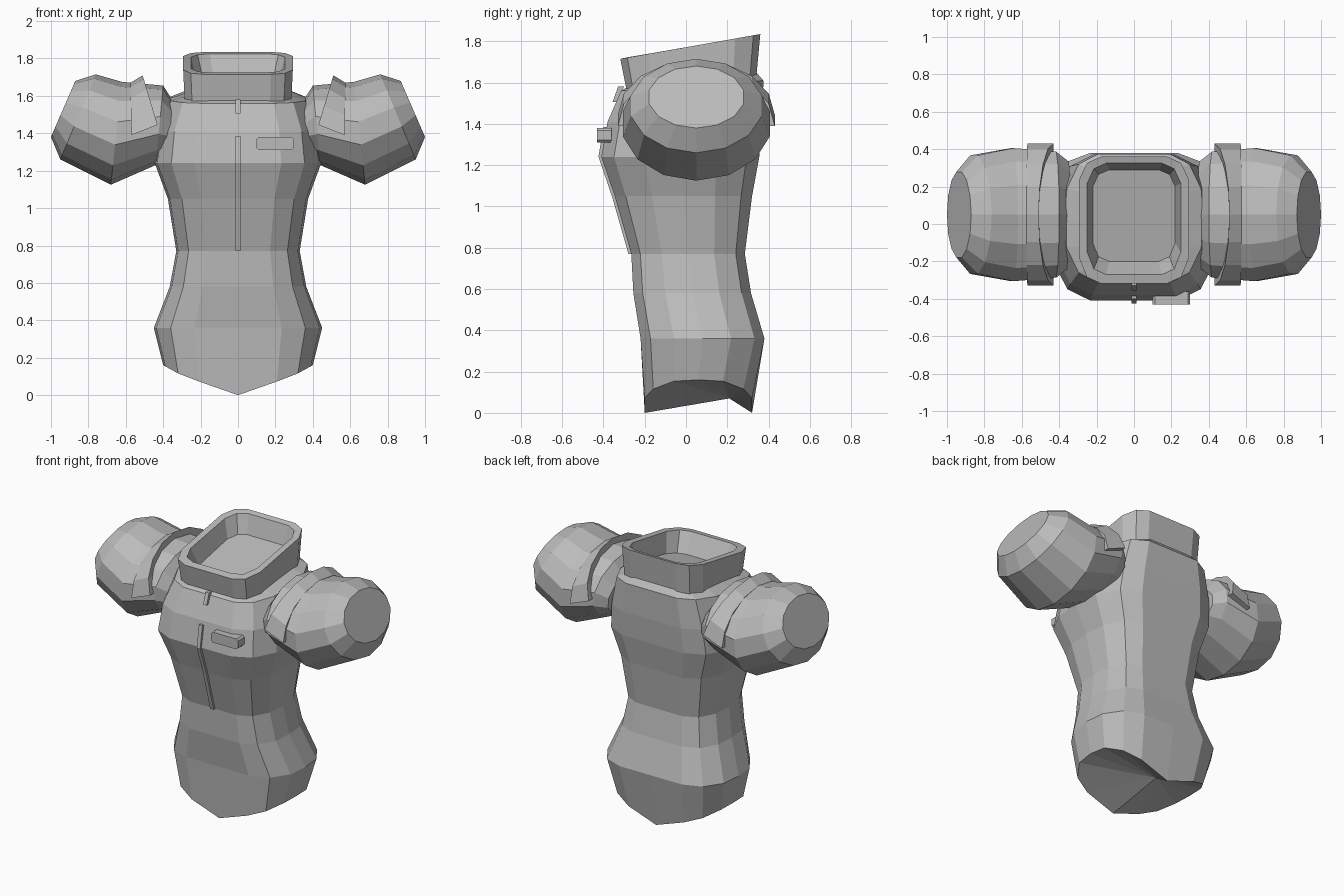
import bpy, bmesh, math
from mathutils import Vector

cube = bpy.data.objects.get("Cube")
if cube:
    bpy.data.objects.remove(cube)

grey = bpy.data.materials.new("plain grey")
grey.use_nodes = True
grey.diffuse_color = (0.5, 0.5, 0.5, 1)
grey.node_tree.nodes["Principled BSDF"].inputs["Base Color"].default_value = (0.5, 0.5, 0.5, 1)


def loft(name, rings, start=None, end=None, loop=False):
    """Skin closed rings; start/end may be 'flat' or a fan centre point."""
    bm = bmesh.new()
    rows = [[bm.verts.new(p) for p in ring] for ring in rings]
    n = len(rows[0])
    pairs = list(zip(rows, rows[1:])) + ([(rows[-1], rows[0])] if loop else [])
    for a, b in pairs:
        for i in range(n):
            j = (i + 1) % n
            bm.faces.new((a[i], a[j], b[j], b[i]))
    for row, cap in ((rows[0], start), (rows[-1], end)):
        if cap == "flat":
            bm.faces.new(row)
        elif cap:
            tip = bm.verts.new(cap)
            for i in range(n):
                bm.faces.new((row[i], row[(i + 1) % n], tip))
    bmesh.ops.recalc_face_normals(bm, faces=bm.faces)
    mesh = bpy.data.meshes.new(name)
    bm.to_mesh(mesh)
    bm.free()
    mesh.materials.append(grey)
    obj = bpy.data.objects.new(name, mesh)
    bpy.context.collection.objects.link(obj)
    return obj


# Rounded-rectangle outline as (width share, depth share), front centre to back centre
HALF = [(0, 0), (.52, 0), (.8, .08), (.97, .27), (1, .5), (.97, .73), (.8, .92), (.52, 1), (0, 1)]
OUTLINE = HALF + [(-x, y) for x, y in HALF[-2:0:-1]]
BOX = [(0, 0), (.6, 0), (.86, .05), (1, .2), (1, .5), (1, .82), (.86, .95), (.6, 1), (0, 1)]
COLLAR = BOX + [(-x, y) for x, y in BOX[-2:0:-1]]


def section(w, front, back, z_front, z_back=None, outline=OUTLINE):
    z_back = z_front if z_back is None else z_back
    return [Vector((x * w, front + y * (back - front), z_front + y * (z_back - z_front)))
            for x, y in outline]


# Torso: hem rises to the hips, with a hollow underside
hem = section(.4, -.2, .32, 0)
for p in hem:
    x = abs(p.x)
    p.z = .35 * x if x < .3 else .105 + .55 * (x - .3)
body = [
    section(.45, -.22, .38, .36),
    section(.365, -.255, .315, .58),
    section(.33, -.265, .285, .77),
    section(.375, -.345, .32, 1.05),
    section(.445, -.41, .355, 1.24),
    section(.425, -.38, .37, 1.41),
    section(.37, -.315, .375, 1.56, 1.61),
    section(.28, -.28, .34, 1.58, 1.65),
]
loft("torso", [hem] + body, start=(0, .21, .07), end="flat")

# Collar: tilted tube with wall thickness and a sunken floor
loft("collar", [
    section(.285, -.285, .34, 1.55, 1.62, COLLAR),
    section(.293, -.318, .36, 1.715, 1.835, COLLAR),
    section(.25, -.27, .325, 1.725, 1.825, COLLAR),
    section(.22, -.2, .29, 1.6, 1.7, COLLAR),
], start="flat", end="flat")


# Sleeves: tilted oval rings given by top and bottom points and half depth
SLEEVE = [
    ((.34, 1.56), (.36, 1.27), .29),
    ((.40, 1.655), (.44, 1.23), .345),
    ((.62, 1.675), (.68, 1.125), .365),
    ((.76, 1.715), (.95, 1.26), .325),
    ((.87, 1.68), (1.0, 1.38), .235),
]
SIDES = 14


def oval(top, bottom, depth, side):
    ring = []
    for i in range(SIDES):
        a = math.tau * i / SIDES
        t = (1 + math.cos(a)) / 2
        ring.append((side * (bottom[0] + t * (top[0] - bottom[0])), .05 + depth * math.sin(a),
                     bottom[1] + t * (top[1] - bottom[1])))
    return ring


def band_rings(side, steps=8):
    """Quad cross-sections of the strap, swept over the shoulder."""
    for i in range(steps + 1):
        a = math.pi * i / steps
        s, c = math.sin(a), math.cos(a)
        inner, outer = .43 + .08 * s, .57 + .005 * s
        ring = []
        for x, rise, base, shrink in ((inner, .265, 1.445, 0), (outer, .28, 1.39, 0),
                                      (outer, .28, 1.39, .05), (inner, .265, 1.445, .05)):
            ring.append((side * x, .05 + (.38 - shrink) * c, base + (rise - shrink) * s))
        yield ring


for label, side in (("left", 1), ("right", -1)):
    loft(label + "_sleeve", [oval(*r, side) for r in SLEEVE], start="flat", end="flat")
    loft(label + "_shoulder_band", list(band_rings(side)), start="flat", end="flat")


# Zip: raised strips following the chest
def strip(name, points, w=.013, out=.014):
    loft(name, [[(-w, y - out, z), (w, y - out, z), (w, y + out, z), (-w, y + out, z)]
                for y, z in points], start="flat", end="flat")


strip("lower_zip", [(-.265, .77), (-.345, 1.05), (-.41, 1.24), (-.386, 1.385)])
strip("upper_zip", [(-.342, 1.505), (-.315, 1.58)])

# Chest tag: small plate with clipped corners
clip = .012
tag = [(.1 + clip, 1.31), (.3 - clip, 1.31), (.3, 1.31 + clip), (.3, 1.38 - clip),
       (.3 - clip, 1.38), (.1 + clip, 1.38), (.1, 1.38 - clip), (.1, 1.31 + clip)]
loft("chest_tag", [[(x, y, z) for x, z in tag] for y in (-.43, -.36)], start="flat", end="flat")
